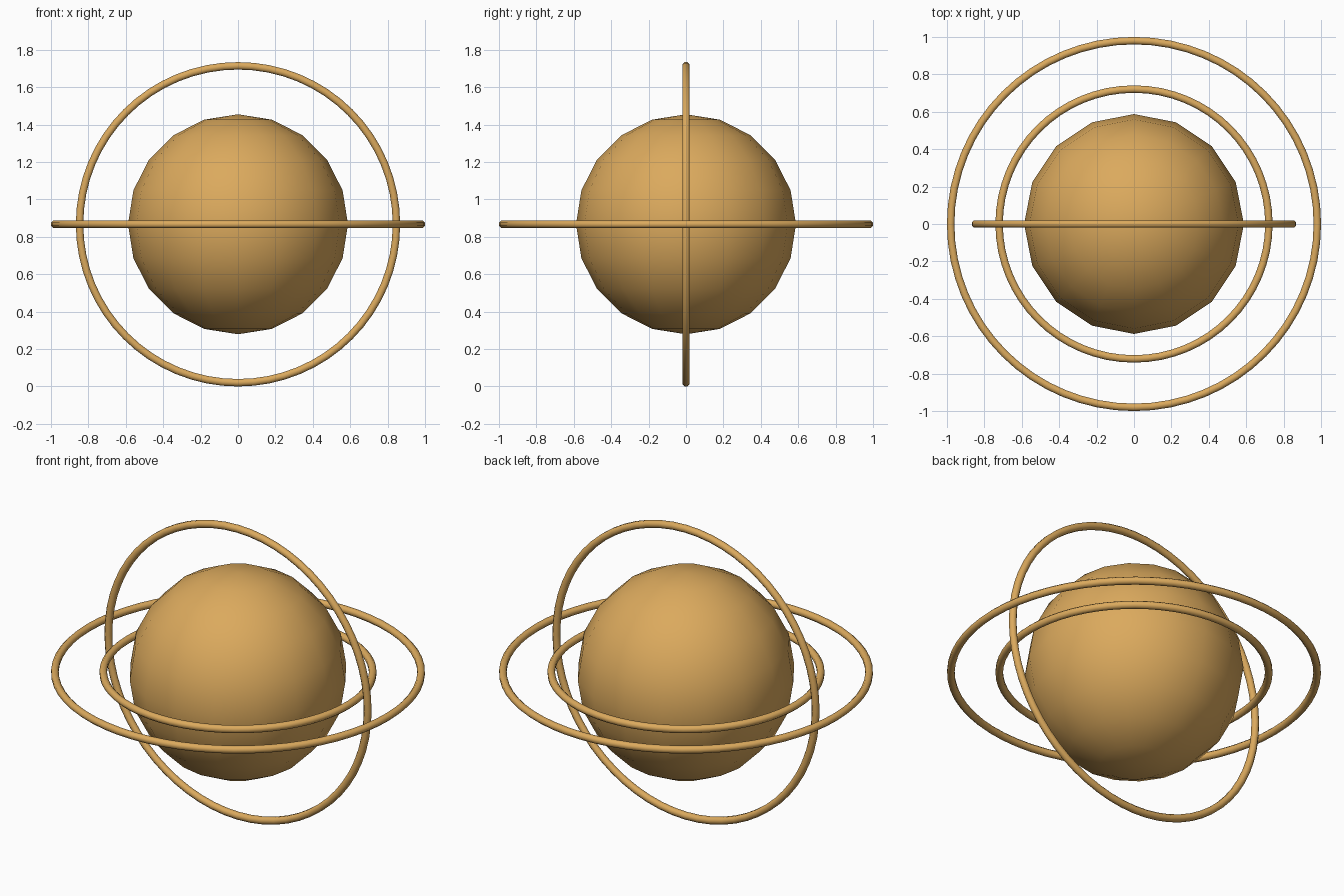
import bpy
import bmesh
from math import cos, sin, pi
from mathutils import Matrix, Vector

cube = bpy.data.objects.get("Cube")
if cube:
    bpy.data.objects.remove(cube, do_unlink=True)

CENTRE = Vector((0, 0, 0.867))
TUBE = 0.0215

gold = bpy.data.materials.new("warm gold")
gold.use_nodes = True
colour = (0.71, 0.40, 0.11, 1)
gold.diffuse_color = colour
gold.node_tree.nodes["Principled BSDF"].inputs["Base Color"].default_value = colour


def add_part(name, bm, angle):
    mesh = bpy.data.meshes.new(name)
    bmesh.ops.recalc_face_normals(bm, faces=bm.faces)
    bm.to_mesh(mesh)
    bm.free()
    mesh.materials.append(gold)
    part = bpy.data.objects.new(name, mesh)
    part.location = CENTRE
    bpy.context.collection.objects.link(part)
    bpy.ops.object.select_all(action="DESELECT")
    part.select_set(True)
    bpy.context.view_layer.objects.active = part
    bpy.ops.object.shade_smooth_by_angle(angle=angle)


def add_ring(name, outer, tilt=0.0, sides=8, steps=64):
    """Spin an octagonal section, flat side outwards, about the ring's axis."""
    bm = bmesh.new()
    middle = outer - TUBE * cos(pi / sides)
    angles = [(i + 0.5) * 2 * pi / sides for i in range(sides)]
    section = [bm.verts.new((0, -middle - TUBE * cos(a), TUBE * sin(a))) for a in angles]
    edges = [bm.edges.new((section[i - 1], section[i])) for i in range(sides)]
    bmesh.ops.spin(bm, geom=section + edges, cent=(0, 0, 0), axis=(0, 0, 1),
                   angle=2 * pi, steps=steps, use_merge=True)
    bmesh.ops.remove_doubles(bm, verts=bm.verts, dist=0.0001)
    bmesh.ops.rotate(bm, verts=bm.verts, matrix=Matrix.Rotation(tilt, 3, "X"))
    add_part(name, bm, pi / 3)


# Central globe
globe = bmesh.new()
bmesh.ops.create_uvsphere(globe, u_segments=16, v_segments=10, radius=0.588)
add_part("globe", globe, pi / 3)

# Two level rings and one upright ring
add_ring("outer_level_ring", 1.0)
add_ring("inner_level_ring", 0.741)
add_ring("upright_ring", 0.867, tilt=pi / 2)
